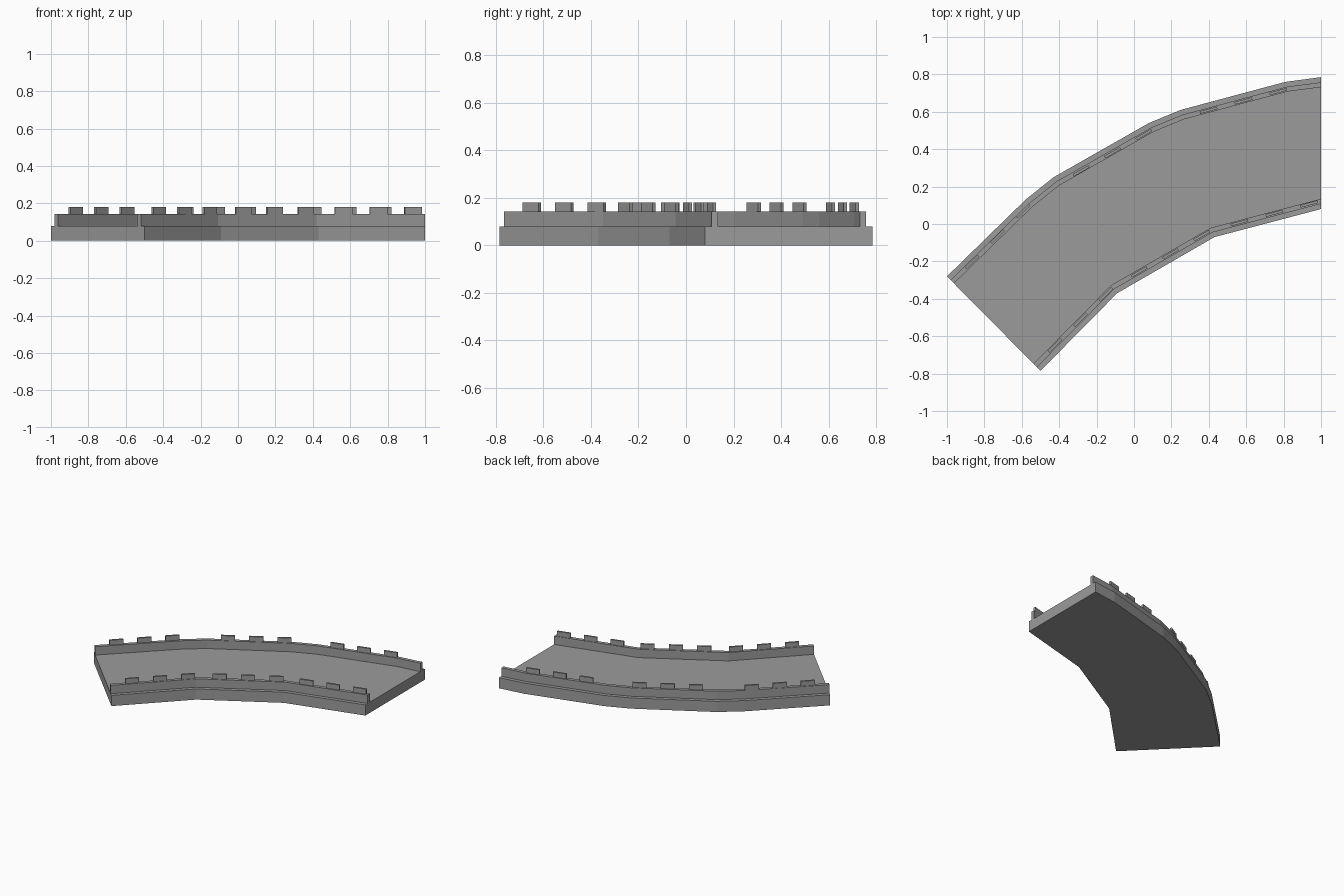
import bpy, bmesh
from math import radians, cos, sin
from mathutils import Vector, Matrix

cube = bpy.data.objects.get("Cube")
if cube:
    bpy.data.objects.remove(cube)

stone = bpy.data.materials.new("grey stone")
stone.use_nodes = True
grey = (0.33, 0.33, 0.33, 1)
stone.diffuse_color = grey
stone.node_tree.nodes["Principled BSDF"].inputs["Base Color"].default_value = grey

DECK, RAIL, TOP = 0.08, 0.143, 0.18

# Plan outlines of the two curved sides, left end to right end
outer = [Vector(p) for p in [(-1, -0.28), (-0.58, 0.13), (-0.43, 0.25), (0.08, 0.54),
                             (0.25, 0.61), (0.81, 0.76), (1, 0.785)]]
inner = [Vector(p) for p in [(-0.5, -0.785), (-0.09, -0.37), (0.43, -0.07), (1, 0.08)]]
CAPS = Vector((-1, 1)).normalized(), Vector((0, 1))


def offset(path, d):
    """Shift a path sideways, sliding its ends along the end edges of the deck."""
    normals = []
    for a, b in zip(path, path[1:]):
        t = (b - a).normalized()
        normals.append(Vector((-t.y, t.x)))
    out = []
    for i, p in enumerate(path):
        if i == 0:
            s, n = CAPS[0], normals[0]
        elif i == len(path) - 1:
            s, n = CAPS[1], normals[-1]
        else:
            s, n = (normals[i - 1] + normals[i]).normalized(), normals[i]
        out.append(p + s * (d / s.dot(n)))
    return out


def add_object(name, bm):
    bmesh.ops.recalc_face_normals(bm, faces=bm.faces[:])
    mesh = bpy.data.meshes.new(name)
    bm.to_mesh(mesh)
    bm.free()
    mesh.materials.append(stone)
    obj = bpy.data.objects.new(name, mesh)
    bpy.context.collection.objects.link(obj)


def prism(name, outline, z0, z1):
    bm = bmesh.new()
    face = bm.faces.new([bm.verts.new((p.x, p.y, z0)) for p in outline])
    grown = bmesh.ops.extrude_face_region(bm, geom=[face], use_keep_orig=True)
    top = [v for v in grown["geom"] if isinstance(v, bmesh.types.BMVert)]
    bmesh.ops.translate(bm, vec=(0, 0, z1 - z0), verts=top)
    add_object(name, bm)


def merlons(name, centres):
    """Three upright blocks along each straight stretch of a parapet."""
    bm = bmesh.new()
    for (x, y), angle in zip(centres, (45, 30, 15)):
        a = radians(angle)
        for k in (-1, 0, 1):
            step = 0.193 * k
            place = Matrix.Translation((x + step * cos(a), y + step * sin(a), (RAIL + TOP) / 2))
            size = Matrix.Diagonal((0.096, 0.014, TOP - RAIL, 1))
            bmesh.ops.create_cube(bm, size=1, matrix=place @ Matrix.Rotation(a, 4, "Z") @ size)
    add_object(name, bm)


# Walkway slab
prism("walkway_deck", outer + inner[::-1], 0, DECK)

# Low parapet walls, set in from the deck edges
for label, path, side in (("outer", outer, -1), ("inner", inner, 1)):
    wall = offset(path, side * 0.027) + offset(path, side * 0.053)[::-1]
    prism(label + "_parapet", wall, DECK, RAIL)

# Battlement blocks
merlons("outer_merlons", [(-0.73, -0.067), (-0.115, 0.381), (0.585, 0.658)])
merlons("inner_merlons", [(-0.287, -0.513), (0.195, -0.159), (0.75, 0.057)])
